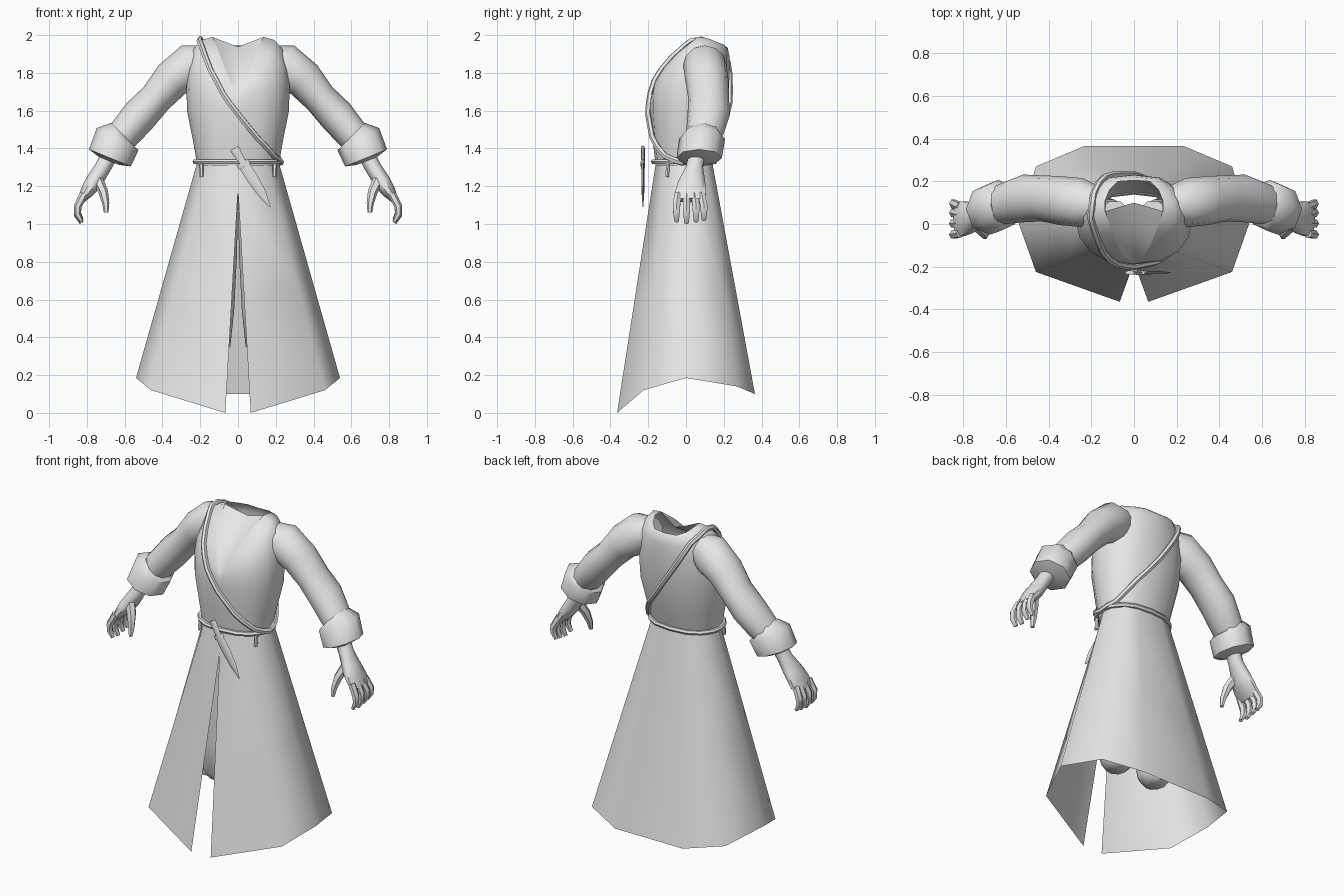
import bpy, bmesh
from math import sin, cos, pi, radians
from mathutils import Vector
from mathutils.bvhtree import BVHTree

if "Cube" in bpy.data.objects:
    bpy.data.objects.remove(bpy.data.objects["Cube"], do_unlink=True)

grey = bpy.data.materials.new("plain grey")
grey.use_nodes = True
grey.diffuse_color = (0.8, 0.8, 0.8, 1)
grey.node_tree.nodes["Principled BSDF"].inputs["Base Color"].default_value = (0.8, 0.8, 0.8, 1)
parts = []


def loft(name, rings, closed=True, caps=False):
    """Skin a list of equally long point rows."""
    bm = bmesh.new()
    rows = [[bm.verts.new(p) for p in ring] for ring in rings]
    n = len(rows[0])
    for low, high in zip(rows, rows[1:]):
        for i in range(n if closed else n - 1):
            j = (i + 1) % n
            bm.faces.new((low[i], low[j], high[j], high[i]))
    if caps:
        bm.faces.new(rows[0])
        bm.faces.new(rows[-1])
    bmesh.ops.remove_doubles(bm, verts=bm.verts, dist=0.0005)
    bmesh.ops.recalc_face_normals(bm, faces=bm.faces)
    mesh = bpy.data.meshes.new(name)
    bm.to_mesh(mesh)
    bm.free()
    mesh.materials.append(grey)
    obj = bpy.data.objects.new(name, mesh)
    bpy.context.collection.objects.link(obj)
    parts.append(obj)
    return obj


def tube(name, sections, sides=10, flip=1):
    """Sections are x, y, z, radius in the xz plane, radius along y."""
    centres = [Vector(s[:3]) for s in sections]
    across = Vector((0, 1, 0))
    rings = []
    for i, (c, s) in enumerate(zip(centres, sections)):
        along = centres[min(i + 1, len(centres) - 1)] - centres[max(i - 1, 0)]
        side = across.cross(along).normalized()
        ring = []
        for k in range(sides):
            a = 2 * pi * k / sides
            p = c + side * s[3] * cos(a) + across * s[4] * sin(a)
            ring.append((p.x * flip, p.y, p.z))
        rings.append(ring)
    return loft(name, rings, caps=True)


def cord(name, points, radius):
    """Closed round cord through the points."""
    curve = bpy.data.curves.new(name, 'CURVE')
    curve.dimensions = '3D'
    curve.bevel_depth = radius
    curve.bevel_resolution = 1
    spline = curve.splines.new('POLY')
    spline.points.add(len(points) - 1)
    for sp, p in zip(spline.points, points):
        sp.co = (*p, 1)
    spline.use_cyclic_u = True
    curve.materials.append(grey)
    obj = bpy.data.objects.new(name, curve)
    bpy.context.collection.objects.link(obj)
    parts.append(obj)


# Torso: oval rings to the chest, then curved over the shoulders to the neckline
neck = [(0, -.185, 1.67), (.04, -.155, 1.76), (.075, -.105, 1.84), (.105, -.03, 1.92),
        (.135, .06, 1.99), (.135, .11, 1.985), (.115, .16, 1.965), (.075, .2, 1.95), (0, .205, 1.945)]


def both_sides(half):
    return half + [(-x, y, z) for x, y, z in half[-2:0:-1]]


def oval(z, width, front, back, grow=0.0):
    half = []
    for k in range(9):
        a = pi * k / 8
        x = abs(sin(a)) ** 0.8 * (width + grow)
        y = (front + back) / 2 - cos(a) * ((back - front) / 2 + grow)
        half.append((0 if k in (0, 8) else x, y, z))
    return both_sides(half)


rings = [oval(1.31, .215, -.16, .14), oval(1.45, .24, -.178, .18), oval(1.6, .27, -.19, .215)]
chest, neckline = rings[-1], both_sides(neck)
for step in range(1, 6):
    t = step / 5
    row = []
    for p, q in zip(chest, neckline):
        bend = Vector((p[0] * 1.1, p[1] * (1.18 if p[1] > 0.05 else 1), q[2]))
        row.append(Vector(p) * (1 - t) ** 2 + bend * 2 * t * (1 - t) + Vector(q) * t * t)
    rings.append(row)
torso = loft("torso", rings)

# Recessed chest panel inside the open neckline
panel = []
for i, (x, y, z) in enumerate(neck[:5]):
    panel.append([(-x, y, z), (0, y + 0.01 * i, z - 0.013 * i), (x, y, z)])
loft("chest_panel", panel, closed=False)

# Skirt: one flared sheet, split at the front
waist = [(0, -.16, 1.32), (.15, -.115, 1.32), (.218, -.01, 1.32), (.165, .11, 1.32), (.08, .14, 1.32)]
hem = [(.067, -.365, 0), (.46, -.225, .12), (.54, 0, .185), (.46, .27, .14), (.235, .365, .1)]


def sheet(half):
    return half + [(-x, y, z) for x, y, z in reversed(half)]


split = [tuple(Vector(w).lerp(Vector(h), 0.105)) for w, h in zip(waist, hem)]
split[0] = (0, split[0][1], split[0][2])
middle = [tuple(Vector(s).lerp(Vector(h), 0.5)) for s, h in zip(split, hem)]
loft("skirt", [sheet(waist), sheet(split), sheet(middle), sheet(hem)], closed=False)

# Paired parts: legs, sleeves, cuffs, hands and cord ends
for flip, side in ((1, "left"), (-1, "right")):
    tube(side + "_leg", [(.09, 0, 1.15, .09, .11), (.105, 0, .85, .1, .11), (.125, .01, .55, .105, .11),
                         (.14, .02, .36, .1, .105), (.145, .02, .31, .06, .07)], 10, flip)
    tube(side + "_sleeve", [(.16, .09, 1.87, .08, .085), (.24, .1, 1.84, .12, .115), (.35, .11, 1.765, .103, .115),
                            (.435, .12, 1.665, .088, .108), (.52, .12, 1.575, .095, .112),
                            (.6, .1, 1.48, .088, .1), (.64, .09, 1.44, .08, .09)], 12, flip)
    tube(side + "_cuff", [(.612, .09, 1.475, .085, .095), (.637, .085, 1.45, .125, .122),
                          (.678, .07, 1.35, .12, .12), (.684, .065, 1.335, .06, .065)], 8, flip)
    tube(side + "_palm", [(.675, .06, 1.375, .045, .045), (.715, .045, 1.3, .043, .047),
                          (.765, .03, 1.22, .045, .075), (.8, .025, 1.17, .036, .085),
                          (.832, .025, 1.125, .02, .08)], 10, flip)
    tube(side + "_thumb", [(.75, .01, 1.25, .03, .035), (.713, -.03, 1.17, .026, .028),
                           (.7, -.05, 1.11, .019, .02), (.698, -.06, 1.06, .012, .012)], 6, flip)
    for number, y in enumerate((-.05, .003, .053, .095)):
        lift = 0.008 * abs(number - 1)
        tube(f"{side}_finger_{number + 1}",
             [(.815, y * .85, 1.16, .022, .022), (.848, y, 1.095, .021, .022),
              (.85, y, 1.045 + lift, .018, .019), (.828, y, 1.005 + lift, .011, .013)], 6, flip)
    tube(side + "_cord_end", [(.195, -.095, 1.32, .011, .011), (.193, -.1, 1.25, .011, .011)], 6, flip)

# Belt and shoulder strap, both laid on the torso
cord("belt", oval(1.33, .215, -.16, .14, grow=0.012), 0.014)
body = BVHTree.FromPolygons([v.co for v in torso.data.vertices], [p.vertices[:] for p in torso.data.polygons])
path = [Vector(p) for p in (
    (-.2, .08, 1.98), (-.185, 0, 1.93), (-.14, -.11, 1.8), (-.08, -.17, 1.69), (0, -.2, 1.58),
    (.1, -.18, 1.46), (.19, -.11, 1.36), (.225, -.02, 1.325), (.2, .08, 1.35), (.12, .17, 1.48),
    (0, .23, 1.64), (-.1, .24, 1.79), (-.17, .2, 1.92))]
laid = []
for p, q in zip(path, path[1:] + path[:1]):
    for point in (p, (p + q) / 2):
        spot, normal, _, _ = body.find_nearest(point)
        if normal.dot(spot - Vector((0, .03, 1.6))) < 0:
            normal = -normal
        laid.append(spot + normal * 0.012)
cord("shoulder_strap", laid, 0.016)

# Dagger hanging in front of the belt
tube("dagger_handle", [(-.02, -.228, 1.402, .026, .01), (.005, -.228, 1.36, .022, .01),
                       (.03, -.228, 1.315, .018, .01)], 8)
tube("dagger_guard", [(.022, -.228, 1.328, .035, .012), (.035, -.228, 1.306, .035, .012)], 8)
tube("dagger_blade", [(.035, -.228, 1.306, .029, .008), (.075, -.228, 1.245, .031, .008),
                      (.125, -.228, 1.165, .024, .007), (.17, -.228, 1.09, .003, .002)], 8)

# Turn cords into meshes and smooth everything
bpy.ops.object.select_all(action='DESELECT')
for obj in parts:
    obj.select_set(True)
bpy.context.view_layer.objects.active = torso
bpy.ops.object.convert(target='MESH')
bpy.ops.object.shade_smooth_by_angle(angle=radians(55))
